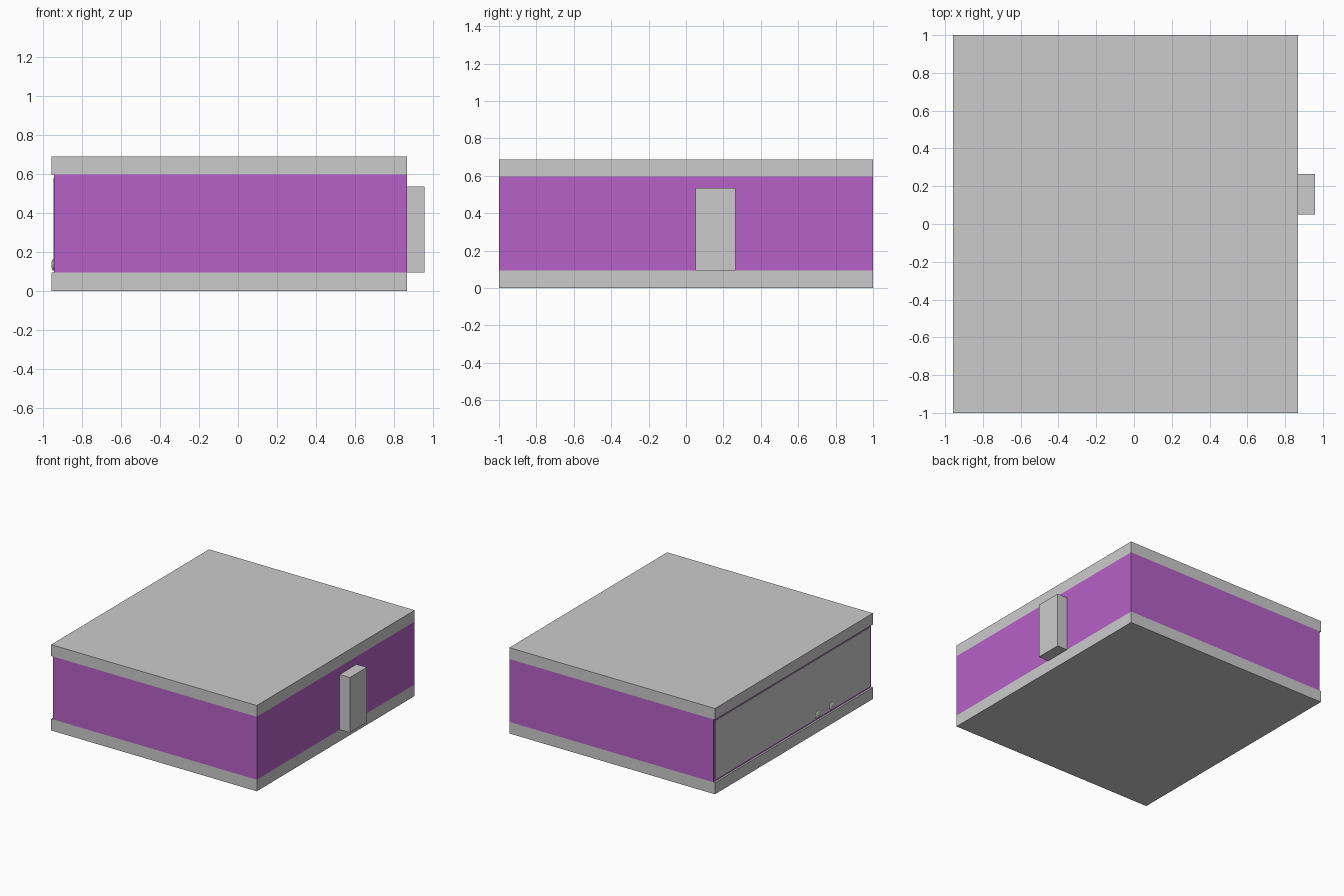
import bpy
from math import pi

if "Cube" in bpy.data.objects:
    bpy.data.objects.remove(bpy.data.objects["Cube"])


def box(name, lo, hi, mat=None):
    """Axis-aligned box between two corners."""
    bpy.ops.mesh.primitive_cube_add(size=1, location=[(a + b) / 2 for a, b in zip(lo, hi)])
    ob = bpy.context.object
    ob.name = name
    ob.scale = [b - a for a, b in zip(lo, hi)]
    bpy.ops.object.transform_apply(location=False, rotation=False, scale=True)
    if mat:
        ob.data.materials.append(mat)
    return ob


purple = bpy.data.materials.new("purple_wall")
purple.diffuse_color = (0.47, 0.12, 0.58, 1)
purple.use_nodes = True
purple.node_tree.nodes["Principled BSDF"].inputs["Base Color"].default_value = purple.diffuse_color

X0, X1 = -0.957, 0.867      # slab ends
WX = -0.943                 # open end of the walls
Z1, Z2, Z3 = 0.093, 0.597, 0.688

# floor and roof slabs
box("floor_slab", (X0, -1, 0), (X1, 1, Z1))
box("roof_slab", (X0, -1, Z2), (X1, 1, Z3))

# purple walls
box("walls", (WX, -1, Z1), (X1, 1, Z2), purple)

# grey door panel over the left end, leaving a thin purple frame
box("door_panel", (WX - 0.004, -0.98, Z1 + 0.015), (WX + 0.02, 0.98, Z2 - 0.018))

# block on the right side
box("side_block", (X1, 0.05, Z1), (0.957, 0.265, 0.535))

# two small rounded handles low on the door
for i, y in enumerate((-0.32, -0.50)):
    bpy.ops.mesh.primitive_uv_sphere_add(segments=20, ring_count=10, radius=1,
                                         location=(WX - 0.003, y, 0.133),
                                         rotation=(0, pi / 2, 0))
    handle = bpy.context.object
    handle.name = f"door_handle_{i + 1}"
    handle.scale = (0.03, 0.035, 0.011)
    bpy.ops.object.transform_apply(location=False, rotation=False, scale=True)
    bpy.ops.object.shade_smooth_by_angle()
